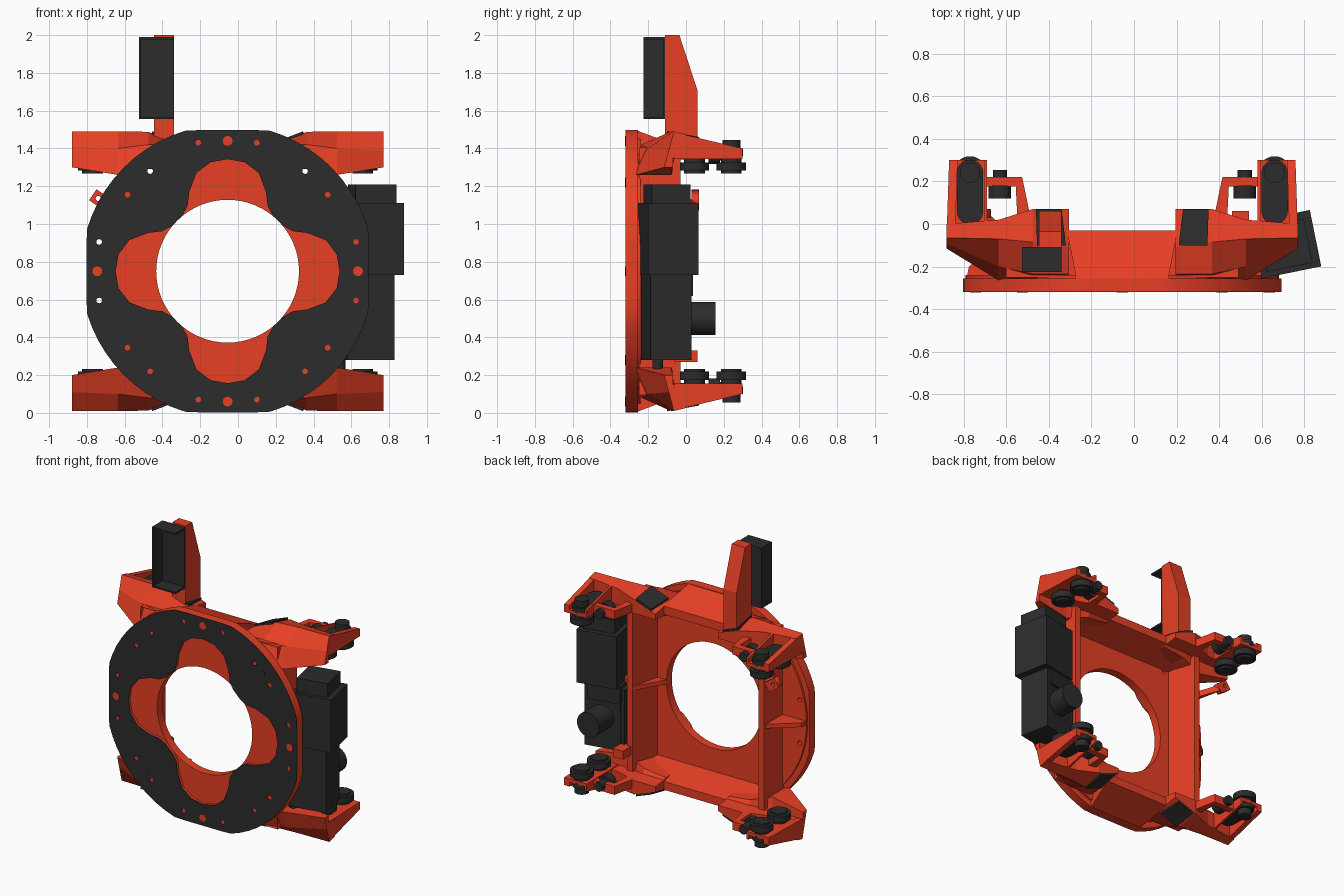
import bpy, bmesh
from math import sin, cos, pi, radians
from mathutils import Matrix, Vector

if "Cube" in bpy.data.objects:
    bpy.data.objects.remove(bpy.data.objects["Cube"])

CX, CZ = -0.055, 0.75   # centre of the ring


def material(name, rgb):
    m = bpy.data.materials.new(name)
    m.diffuse_color = (*rgb, 1)
    m.use_nodes = True
    m.node_tree.nodes["Principled BSDF"].inputs["Base Color"].default_value = m.diffuse_color
    return m


RED = material("red", (0.8, 0.05, 0.018))
BLACK = material("black", (0.025, 0.025, 0.025))


def finish(name, bm, mat, smooth=False):
    bmesh.ops.recalc_face_normals(bm, faces=bm.faces)
    me = bpy.data.meshes.new(name)
    bm.to_mesh(me)
    bm.free()
    ob = bpy.data.objects.new(name, me)
    bpy.context.collection.objects.link(ob)
    me.materials.append(mat)
    if smooth:
        bpy.ops.object.select_all(action='DESELECT')
        ob.select_set(True)
        bpy.context.view_layer.objects.active = ob
        bpy.ops.object.shade_smooth_by_angle(angle=radians(35))
    return ob


def loft(name, rings, mat, caps=True):
    bm = bmesh.new()
    vs = [[bm.verts.new(p) for p in r] for r in rings]
    n = len(vs[0])
    for a, b in zip(vs, vs[1:]):
        for i in range(n):
            bm.faces.new((a[i], a[(i + 1) % n], b[(i + 1) % n], b[i]))
    if caps:
        bm.faces.new(vs[0])
        bm.faces.new(vs[-1])
    return finish(name, bm, mat)


def box(name, lo, hi, mat, rot=0):
    lo, hi = Vector(lo), Vector(hi)
    bm = bmesh.new()
    bmesh.ops.create_cube(bm, size=1)
    bmesh.ops.scale(bm, vec=hi - lo, verts=bm.verts)
    bmesh.ops.rotate(bm, matrix=Matrix.Rotation(rot, 3, 'Z'), verts=bm.verts)
    bmesh.ops.translate(bm, vec=(lo + hi) / 2, verts=bm.verts)
    return finish(name, bm, mat)


def cyl(name, c, r, h, axis, mat, seg=28):
    bm = bmesh.new()
    bmesh.ops.create_cone(bm, cap_ends=True, segments=seg, radius1=r, radius2=r, depth=h)
    if axis == 'Y':
        bmesh.ops.rotate(bm, matrix=Matrix.Rotation(pi / 2, 3, 'X'), verts=bm.verts)
    bmesh.ops.translate(bm, vec=c, verts=bm.verts)
    return finish(name, bm, mat, True)


def plate(name, loops, y0, y1, mat, origin=(CX, CZ)):
    """Flat plate in the xz plane; later loops are holes."""
    cu = bpy.data.curves.new(name, 'CURVE')
    cu.dimensions, cu.fill_mode, cu.extrude = '2D', 'BOTH', (y1 - y0) / 2
    for pts in loops:
        s = cu.splines.new('POLY')
        s.points.add(len(pts) - 1)
        for p, q in zip(s.points, pts):
            p.co = (q[0], q[1], 0, 1)
        s.use_cyclic_u = True
    tmp = bpy.data.objects.new(name + "_curve", cu)
    bpy.context.collection.objects.link(tmp)
    dg = bpy.context.evaluated_depsgraph_get()
    me = bpy.data.meshes.new_from_object(tmp.evaluated_get(dg))
    bpy.data.objects.remove(tmp)
    me.transform(Matrix.Translation((origin[0], (y0 + y1) / 2, origin[1])) @ Matrix.Rotation(pi / 2, 4, 'X'))
    me.materials.clear()
    bm = bmesh.new()
    bm.from_mesh(me)
    bmesh.ops.remove_doubles(bm, verts=bm.verts, dist=1e-5)
    return finish(name, bm, mat)


def circle(r, n=48, c=(0, 0)):
    return [(c[0] + r * cos(2 * pi * i / n), c[1] + r * sin(2 * pi * i / n)) for i in range(n)]


def rect(x0, x1, z0, z1):
    return [(x0, z0), (x1, z0), (x1, z1), (x0, z1)]


# ring face: flattened circle, four-lobed opening, screw holes
clip = lambda a: max(-0.747, min(0.747, a))
outline = [(clip(x), clip(z)) for x, z in circle(0.777, 64)]
eighth = [(.593, 0), (.577, .09), (.52, .165), (.42, .203), (.345, .212), (.295, .24)]
quarter = eighth + [(.268, .268)] + [(b, a) for a, b in eighth[:0:-1]]
lobes = []
for k in range(4):
    c, s = round(cos(k * pi / 2)), round(sin(k * pi / 2))
    lobes += [(c * a - s * b, s * a + c * b) for a, b in quarter]
spots = [(sx * a, sz * b) for a, b in ((.155, .68), (.41, .53), (.53, .405), (.68, .155))
         for sx in (-1, 1) for sz in (-1, 1)]
through = [p for p in spots if p[0] == -.68 or p[1] == .53]
thru_loops = [circle(.015, 12, p) for p in through]
plate("ring_face", [outline, lobes] + [circle(.015, 12, p) for p in spots], -.32, -.317, BLACK)
plate("ring_rim", [outline, lobes] + thru_loops, -.317, -.255, RED)
plate("ring_floor", [circle(.735, 64), circle(.378, 64)] + thru_loops, -.3, -.24, RED)
for k in range(4):
    p = (CX + .69 * cos(k * pi / 2), CZ + .69 * sin(k * pi / 2))
    cyl("ring_bolt", (p[0], -.316, p[1]), .026, .012, 'Y', RED, 16)
for s in (-1, 1):
    cyl("ring_plug", (CX + s * .468, -.316, CZ + s * .47), .026, .012, 'Y', BLACK, 16)

# rectangular housing behind the ring, blended into its top and bottom
loft("housing", [[(CX + x, y, CZ + z) for x, z in rect(-w, w, -h, h)] for w, h, y in
                 ((.545, .655, -.25), (.545, .655, -.03), (.5, .6, -.03), (.45, .54, -.245))], RED, False)
for s in (-1, 1):
    loft("housing_blend", [[(CX + x, y, CZ + s * z) for x, z in ((-w, .62), (w, .62), (w, h), (-w, h))]
                           for w, h, y in ((.22, .745, -.26), (.22, .735, -.235), (.26, .66, -.03))], RED)

# side ribs
for s in (-1, 1):
    loft("side_rib", [[(CX + s * x, y, CZ + z) for x, y in ((.53, -.04), (.53, -.25), (.73, -.25), (.72, -.2))]
                      for z in (-.015, .015)], RED)
loft("inner_rib", [[(CX + x, y, CZ + z) for x, y in ((.5, -.03), (.45, -.24), (.38, -.24))]
                   for z in (-.015, .015)], RED)

# four corner arms with their rollers
arm = {.825: ((-.115, .55), (-.091, .64), (-.065, .74), (0, .724), (0, .6), (-.07, .6), (-.07, .55)),
       .58: ((-.265, .51), (-.2, .65), (-.07, .74), (.02, .715), (.02, .6), (-.07, .6), (-.08, .51)),
       .42: ((-.27, .56), (-.235, .67), (-.085, .738), (.07, .7), (.07, .6), (-.03, .59), (-.05, .56)),
       .25: ((-.25, .58), (-.235, .67), (-.11, .67), (.07, .64), (.07, .6), (-.03, .59), (-.05, .58))}
wall = ((-.06, .735), (.3, .65), (.3, .595), (-.06, .595))
bracket = ((.635, .175), (.635, .22), (.47, .22), (.42, -.02), (.49, -.02), (.5, .175))
for sx in (-1, 1):
    for sz in (-1, 1):
        P = lambda u, y, v: (CX + sx * u, y, CZ + sz * v)
        loft("arm_root", [[P(u, y, v) for y, v in prof] for u, prof in arm.items()], RED)
        for u0, u1, t in ((.785, .825, .012), (.635, .65, 0)):
            loft("arm_wall", [[P(u - (t if y > 0 else 0), y, v) for y, v in wall] for u in (u0, u1)], RED)
        loft("arm_floor", [[P(u, y, v) for u, y in ((.64, -.02), (.8, -.02), (.8, .3), (.64, .3))]
                           for v in (.595, .62)], RED)
        loft("arm_bracket", [[P(u, y, v) for u, y in bracket] for v in (.6, .66)], RED)
        loft("arm_pad", [[P(u, y, v + d) for u, y, v in
                          ((.265, -.1, .675), (.4, -.1, .727), (.405, .069, .697), (.285, .069, .652))]
                         for d in (-.02, .014)], BLACK)
        # bogie bar, two wheels, hub and guide roller
        bar = [(.715 + .062 * cos(a), yc + .062 * sin(a)) for yc, a0 in ((.24, 0), (.06, pi))
               for a in [a0 + i * pi / 10 for i in range(11)]]
        loft("bogie_bar", [[P(u, y, v) for u, y in bar] for v in (.61, .65)], BLACK)
        for y in (.045, .24):
            cyl("wheel", P(.715, y, .554), .078, .044, 'Z', BLACK)
            cyl("wheel_hub", P(.715, y, .56), .055, .084, 'Z', BLACK)
        cyl("bogie_hub", P(.715, .24, .67), .048, .05, 'Z', BLACK)
        cyl("guide_roller", P(.575, .15, .62), .052, .06, 'Y', BLACK)
        cyl("guide_axle", P(.575, .215, .62), .033, .075, 'Y', BLACK, 16)

# upright post with a tray open at the front and right
loft("post", [[(x, y, z) for y, z in ((-.11, 1.4), (-.11, 2), (-.035, 2), (.06, 1.71), (.06, 1.4))]
              for x in (-.445, -.34)], RED)
box("tray_back", (-.525, -.122, 1.555), (-.34, -.108, 1.99), BLACK)
box("tray_side", (-.525, -.225, 1.555), (-.515, -.115, 1.99), BLACK)
for z in (1.555, 1.978):
    box("tray_end", (-.52, -.225, z), (-.34, -.115, z + .012), BLACK)

# drive unit, turned slightly about the vertical
T = radians(11.5)
box("motor_body", (.57, -.23, .73), (.855, .04, 1.11), BLACK, T)
box("motor_cap", (.6, -.205, 1.1), (.82, .005, 1.21), BLACK, T)
box("gearbox", (.555, -.215, .28), (.81, .005, .74), BLACK, T)
box("gearbox_mount", (.51, -.2, .28), (.6, -.03, .72), BLACK)
box("motor_flange", (.55, -.2, .62), (.78, .015, .73), BLACK, T)
cyl("gearbox_output", (.67, .07, .5), .088, .17, 'Y', BLACK)
box("drive_bracket", (.46, -.06, .27), (.54, .06, .33), RED)
cyl("bracket_pin", (.54, -.15, .26), .028, .06, 'Z', BLACK, 16)

# small side lug with a hole, carried behind the ring on a web
lug = [(-.035, -.035), (.06, -.035), (.06, .035), (-.035, .035)]
turn = [(x * cos(-.6) - z * sin(-.6), x * sin(-.6) + z * cos(-.6)) for x, z in lug]
plate("side_lug", [turn, circle(.014, 12)], .03, .07, RED, (-.74, 1.135))
loft("lug_web", [[(x, y, z + d) for x, y, z in ((-.58, -.2, 1.06), (-.58, -.05, 1.06), (-.7, .065, 1.11),
                                               (-.7, .03, 1.11))] for d in (-.022, .022)], RED)
